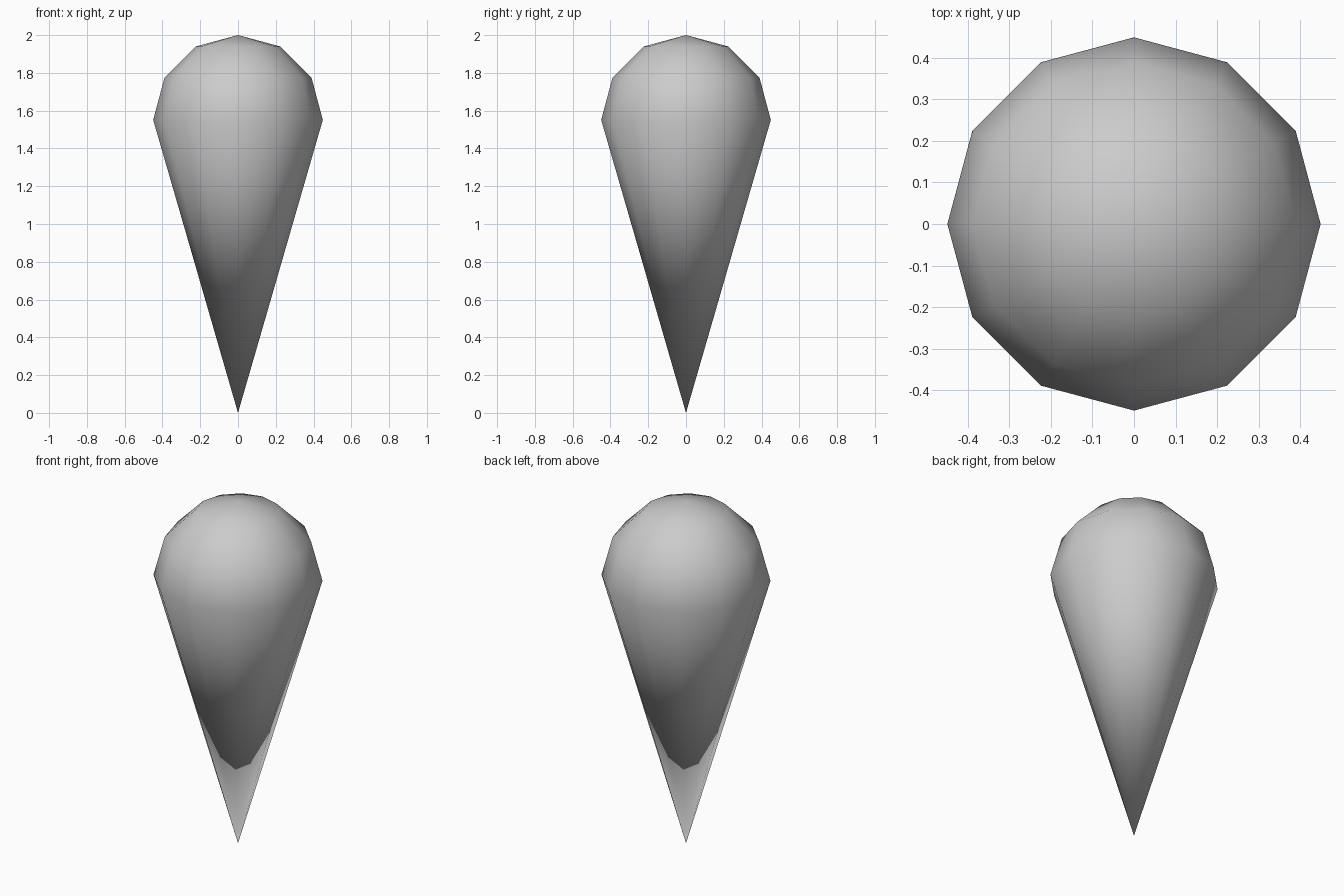
import bpy, bmesh
from math import sin, cos, pi

if "Cube" in bpy.data.objects:
    bpy.data.objects.remove(bpy.data.objects["Cube"])

SIDES = 12
RADIUS = 0.449
RIM_Z = 2.0 - RADIUS

bm = bmesh.new()

# Rings of the dome, from the rim upwards
rings = []
for i in range(3):
    a = i * pi / 6
    r, z = RADIUS * cos(a), RIM_Z + RADIUS * sin(a)
    rings.append([bm.verts.new((r * cos(2 * pi * k / SIDES), r * sin(2 * pi * k / SIDES), z))
                  for k in range(SIDES)])
tip = bm.verts.new((0, 0, 0))
crown = bm.verts.new((0, 0, 2))

# Cone below the rim, dome bands, and crown fan, all sharing vertices
for k in range(SIDES):
    n = (k + 1) % SIDES
    bm.faces.new((tip, rings[0][n], rings[0][k]))
    for low, high in zip(rings, rings[1:]):
        bm.faces.new((low[k], low[n], high[n], high[k]))
    bm.faces.new((rings[-1][k], rings[-1][n], crown))

for f in bm.faces:
    f.smooth = True

mesh = bpy.data.meshes.new("domed_cone")
bm.to_mesh(mesh)
bm.free()
obj = bpy.data.objects.new("domed_cone", mesh)
bpy.context.collection.objects.link(obj)
